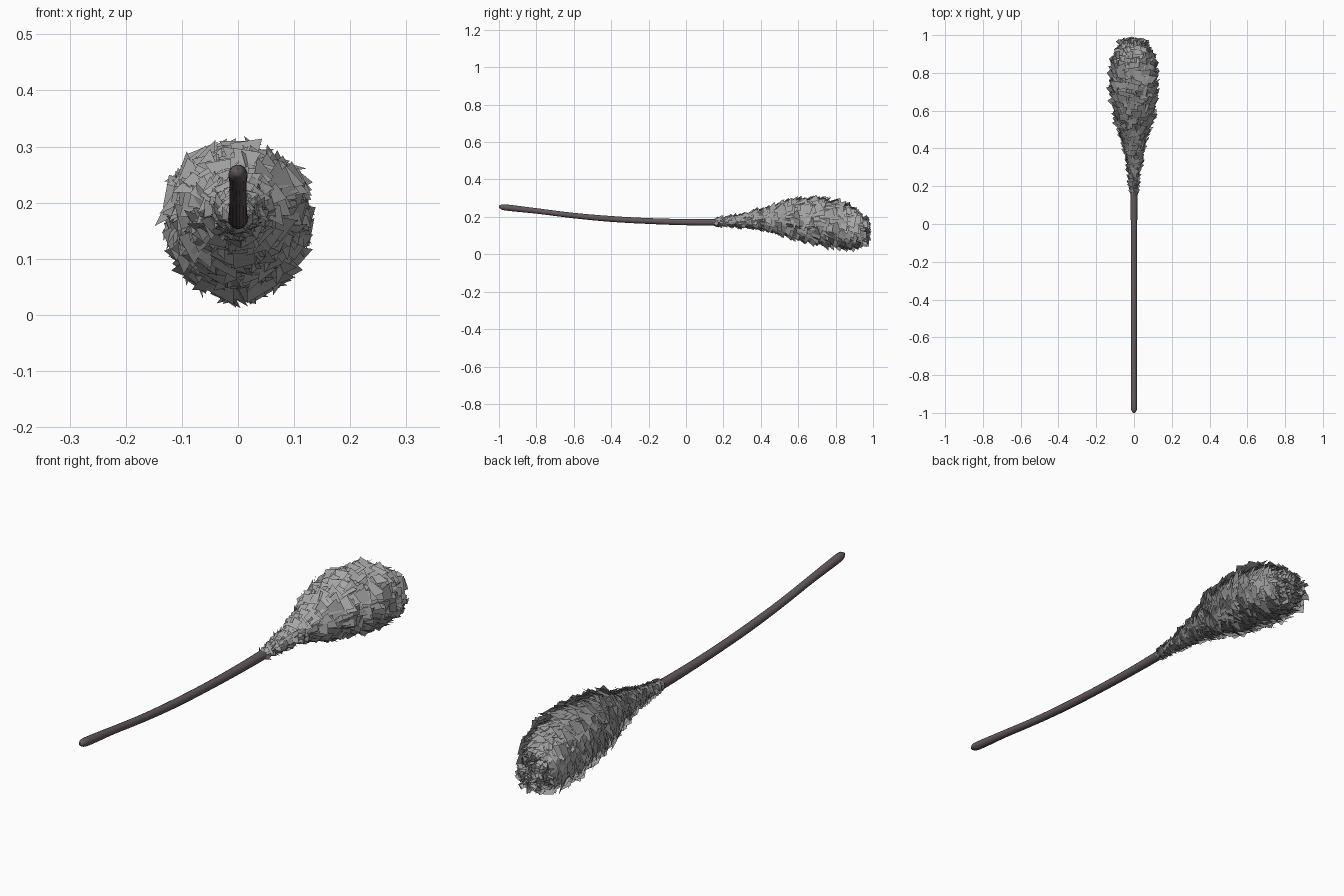
import bpy, bmesh, math, random
from mathutils import Vector, Matrix

random.seed(7)
cube = bpy.data.objects.get("Cube")
if cube:
    bpy.data.objects.remove(cube, do_unlink=True)


def material(name, rgb):
    m = bpy.data.materials.new(name)
    m.use_nodes = True
    m.diffuse_color = (*rgb, 1)
    m.node_tree.nodes["Principled BSDF"].inputs["Base Color"].default_value = (*rgb, 1)
    return m


def finish(name, bm, mat):
    mesh = bpy.data.meshes.new(name)
    bm.to_mesh(mesh)
    bm.free()
    mesh.materials.append(mat)
    obj = bpy.data.objects.new(name, mesh)
    bpy.context.collection.objects.link(obj)
    return obj


def sample(stations, y):
    """Interpolate (y, z, radius) stations smoothly at y."""
    last = len(stations) - 1
    i = max(k for k in range(last) if stations[k][0] <= y or k == 0)
    p = [Vector(stations[min(max(i + k, 0), last)]) for k in (-1, 0, 1, 2)]
    t = (y - p[1].x) / (p[2].x - p[1].x)
    out = []
    for axis in (1, 2):
        slope0 = (p[2][axis] - p[0][axis]) / (p[2].x - p[0].x)
        slope1 = (p[3][axis] - p[1][axis]) / (p[3].x - p[1].x)
        h = p[2].x - p[1].x
        out.append((2*t**3 - 3*t**2 + 1) * p[1][axis] + (t**3 - 2*t**2 + t) * h * slope0
                   + (3*t**2 - 2*t**3) * p[2][axis] + (t**3 - t**2) * h * slope1)
    return out


def surface(stations, y, angle, scale=1.0):
    z, r = sample(stations, y)
    r = max(r, 0.002) * scale
    return Vector((r * math.cos(angle), y, z + r * math.sin(angle)))


def loft(name, stations, ys, sides, mat):
    bm = bmesh.new()
    rings = [[bm.verts.new(surface(stations, y, math.tau * k / sides))
              for k in range(sides)] for y in ys]
    for a, b in zip(rings, rings[1:]):
        for k in range(sides):
            n = (k + 1) % sides
            bm.faces.new((a[k], b[k], b[n], a[n]))
    bm.faces.new(rings[0])
    bm.faces.new(rings[-1][::-1])
    bmesh.ops.recalc_face_normals(bm, faces=bm.faces)
    return finish(name, bm, mat)


wood = material("dark brown grey wood", (0.125, 0.10, 0.105))
feather = material("grey feather", (0.38, 0.38, 0.38))

# Curved handle with a rounded end, running on into the head
handle_line = [(-1.0, 0.254, 0.006), (-0.985, 0.253, 0.0145), (-0.96, 0.25, 0.017),
               (-0.8, 0.232, 0.015), (-0.6, 0.207, 0.015), (-0.4, 0.189, 0.016),
               (-0.2, 0.178, 0.016), (0.0, 0.172, 0.017), (0.2, 0.172, 0.018), (0.4, 0.18, 0.01)]
ys = [-1.0, -0.995, -0.985, -0.97] + [-0.95 + 0.05 * k for k in range(27)]
handle = loft("handle", handle_line, ys, 14, wood)
bpy.context.view_layer.objects.active = handle
handle.select_set(True)
bpy.ops.object.shade_smooth_by_angle(angle=math.radians(60))

# Inner body of the feather head
head_line = [(0.14, 0.172, 0.014), (0.25, 0.176, 0.024), (0.4, 0.187, 0.046),
             (0.55, 0.189, 0.084), (0.7, 0.178, 0.105), (0.82, 0.158, 0.104),
             (0.9, 0.138, 0.085), (0.94, 0.126, 0.06), (0.962, 0.12, 0.012)]
ys = [0.14 + 0.04 * k for k in range(20)] + [0.92, 0.94, 0.955, 0.962]
loft("feather_core", head_line, ys, 16, feather)

# Overlapping feather cards, small at the neck and larger on the full part
bm = bmesh.new()


def add_card(y, angle):
    z, r = sample(head_line, y)
    base = surface(head_line, y, angle, 0.97)
    along = (surface(head_line, y + 0.01, angle) - surface(head_line, y - 0.01, angle)).normalized()
    side = Vector((-math.sin(angle), 0, math.cos(angle)))
    out = side.cross(along).normalized()
    if out.dot(Vector((math.cos(angle), 0, math.sin(angle)))) < 0:
        out.negate()
    lift = math.radians(random.uniform(4, 26))
    turn = Matrix.Rotation(random.uniform(-0.35, 0.35), 3, out)
    roll = Matrix.Rotation(random.uniform(-0.4, 0.4), 3, along)
    direction = turn @ (along * math.cos(lift) + out * math.sin(lift))
    across = roll @ turn @ side
    size = min(1.0, 0.28 + r / 0.12) * random.uniform(0.75, 1.2)
    if y > 0.88:
        size *= 0.7
    length, narrow, wide = 0.064 * size, 0.013 * size, 0.027 * size
    tip = base + direction * length
    corners = (base - across * narrow, base + across * narrow,
               tip + across * wide, tip - across * wide)
    bm.faces.new([bm.verts.new(c) for c in corners])


rows = 46
for row in range(rows):
    y = 0.15 + 0.79 * row / (rows - 1)
    count = 14 + int(150 * sample(head_line, y)[1])
    for k in range(count):
        add_card(min(0.945, max(0.145, y + random.uniform(-0.012, 0.012))),
                 math.tau * (k + 0.5 * (row % 2) + random.uniform(-0.4, 0.4)) / count)

# Tuft of short cards closing the far end
for k in range(110):
    spot = 0.075 * math.sqrt(random.random())
    a = random.uniform(0, math.tau)
    radial = Vector((math.cos(a), 0, math.sin(a)))
    base = Vector((0, 0.955 - 2.5 * spot * spot, 0.122)) + radial * spot
    direction = (Vector((0, 1, 0)) + radial * random.uniform(-0.8, 0.8)).normalized()
    across = Matrix.Rotation(random.uniform(0, math.pi), 3, direction) @ direction.orthogonal().normalized()
    tip = base + direction * random.uniform(0.024, 0.038)
    bm.faces.new([bm.verts.new(c) for c in (base - across * 0.007, base + across * 0.007,
                                            tip + across * 0.013, tip - across * 0.013)])

# Keep the tips inside the overall length and above the ground
for v in bm.verts:
    v.co.y = min(v.co.y, 1.0)
    v.co.z = max(v.co.z, 0.0)
finish("feathers", bm, feather)
